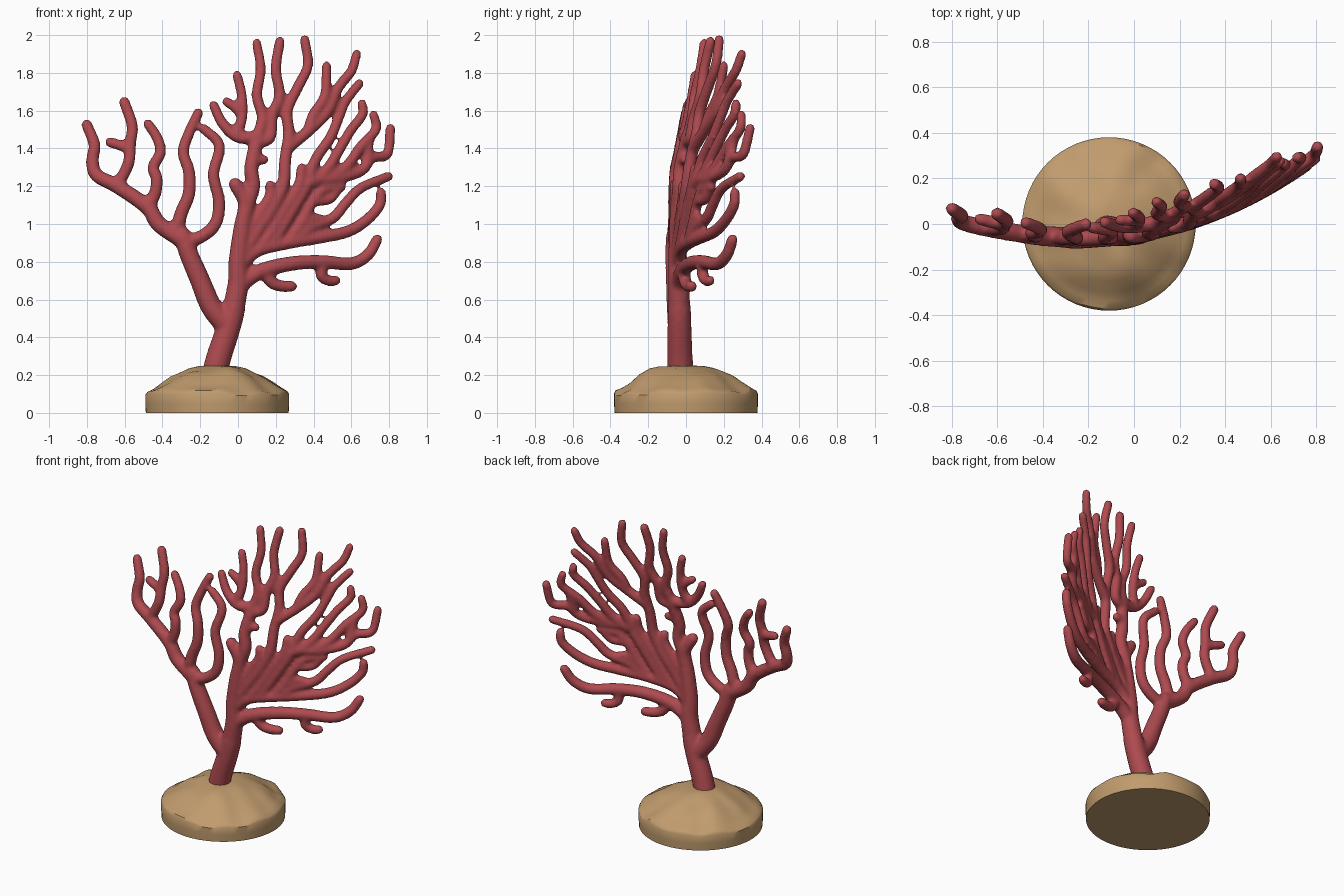
import bpy, bmesh, math
from mathutils import Vector, noise

if "Cube" in bpy.data.objects:
    bpy.data.objects.remove(bpy.data.objects["Cube"])


def material(name, rgb):
    m = bpy.data.materials.new(name)
    m.diffuse_color = (*rgb, 1)
    m.use_nodes = True
    m.node_tree.nodes["Principled BSDF"].inputs["Base Color"].default_value = m.diffuse_color
    return m


RED = material("coral red", (0.43, 0.07, 0.08))
SAND = material("sandy rock", (0.53, 0.33, 0.155))


def finish(bm, name, mat):
    bmesh.ops.recalc_face_normals(bm, faces=bm.faces)
    me = bpy.data.meshes.new(name)
    bm.to_mesh(me)
    bm.free()
    me.materials.append(mat)
    me.polygons.foreach_set("use_smooth", [True] * len(me.polygons))
    ob = bpy.data.objects.new(name, me)
    bpy.context.collection.objects.link(ob)
    return ob


def on_fan(x, z):
    """Place a front-view point on the curved, backward leaning fan."""
    bend = 0.35 if x > -0.2 else 0.22
    y = bend * (x + 0.2) ** 2 - 0.062 + 0.18 * max(0, z - 1.25)
    return Vector((x, y + 0.04 * max(0, 1 - z / 0.9), z))


def catmull(a, b, c, d, t):
    return 0.5 * (2 * b + (c - a) * t + (2 * a - 5 * b + 4 * c - d) * t * t
                  + (3 * b - a - 3 * c + d) * t ** 3)


coral = bmesh.new()


def branch(r0, r1, *pts, sides=12, steps=5):
    """Tapered round-ended tube through points in hundredths (x, z)."""
    r0, r1 = r0 + 0.003, r1 + 0.003
    p = [on_fan(x / 100, z / 100) for x, z in pts]
    p[-1] += (p[-2] - p[-1]).normalized() * r1 * 0.9
    q = [2 * p[0] - p[1]] + p + [2 * p[-1] - p[-2]]
    path = [catmull(*q[i:i + 4], k / steps)
            for i in range(len(p) - 1) for k in range(steps)] + [p[-1]]
    n = len(path) - 1
    rings = [(c, r0 + (r1 - r0) * i / n) for i, c in enumerate(path)]
    tip, tail = (path[-1] - path[-2]).normalized(), (path[0] - path[1]).normalized()
    for a in (30, 60, 85):
        s, c = math.sin(math.radians(a)), math.cos(math.radians(a))
        rings.append((path[-1] + tip * r1 * s, r1 * c))
        rings.insert(0, (path[0] + tail * r0 * s, r0 * c))
    loops = []
    for i, (c, r) in enumerate(rings):
        t = (rings[min(i + 1, len(rings) - 1)][0] - rings[max(i - 1, 0)][0]).normalized()
        u = t.cross(Vector((0, 1, 0))).normalized()
        v = u.cross(t)
        loops.append([coral.verts.new(c + r * (u * math.cos(k * math.tau / sides)
                                               + v * math.sin(k * math.tau / sides)))
                      for k in range(sides)])
    for a, b in zip(loops, loops[1:]):
        for k in range(sides):
            coral.faces.new((a[k], a[k - 1], b[k - 1], b[k]))
    coral.faces.new(loops[0])
    coral.faces.new(loops[-1])


# trunk and the two main limbs
branch(.067, .058, (-13, 18), (-10, 30), (-6, 42), (-3, 52), (-1, 62))
branch(.058, .034, (-3, 52), (0, 68), (0, 80), (2, 97), (4, 111), (-3, 124))
branch(.058, .045, (-5, 45), (-14, 56), (-20, 70), (-26, 84), (-31, 98))

# left limb
branch(.044, .027, (-30, 92), (-42, 100), (-48, 109), (-64, 120), (-75, 126),
       (-77, 134), (-76, 142), (-81, 155))
branch(.03, .027, (-64, 120), (-58, 132), (-57, 143), (-56, 152), (-61, 167))
branch(.027, .025, (-57, 140), (-70, 144))
branch(.032, .025, (-48, 108), (-44, 116), (-43, 124), (-45, 130), (-41, 138),
       (-43, 146), (-49, 155))
branch(.035, .025, (-32, 98), (-30, 106), (-26, 116), (-26, 128), (-29, 138),
       (-26, 148), (-20, 161))
branch(.034, .025, (-28, 91), (-20, 93), (-12, 100), (-10, 112), (-13, 126),
       (-10, 138), (-11, 144), (-20, 152))

# upper middle stem and its fingers
branch(.038, .034, (3, 97), (5, 110), (8, 120), (7, 129), (9, 140), (11, 147))
branch(.026, .024, (8, 134), (16, 134))
branch(.03, .026, (4, 92), (12, 106), (17, 115), (17, 123))
branch(.032, .024, (11, 146), (0, 146), (-8, 153), (-14, 165))
branch(.025, .023, (2, 158), (-2, 162), (-8, 166))
branch(.028, .023, (-1, 147), (2, 156), (2, 168), (-1, 181))
branch(.03, .023, (9, 143), (13, 156), (10, 168), (12, 182), (9.5, 198))
branch(.03, .025, (11, 143), (17, 146), (18, 157), (22, 168), (20, 182), (22.5, 199))

# tall diagonal stem
branch(.035, .024, (3, 84), (10, 96), (18, 108), (24, 121), (25, 134), (27, 148),
       (26, 160), (32, 173), (37, 184), (35, 200))
branch(.03, .023, (26, 140), (37, 149), (47, 159), (53, 172), (60, 181), (63.5, 192))
branch(.028, .023, (37, 149), (40, 158), (46, 168), (47, 186))

# middle right sprays
branch(.033, .024, (12, 88), (17, 95), (24, 107), (32, 120), (34, 132))
branch(.032, .024, (17, 88), (25, 101), (34, 116), (39, 123), (52, 124), (65, 128),
       (71, 135), (79, 137), (81, 153))
branch(.028, .023, (36, 120), (41, 134), (49, 146), (54, 158), (57, 165), (65.5, 176))
branch(.028, .023, (40, 122), (48, 130), (54, 140), (60, 150), (66, 158), (65.5, 166))
branch(.028, .023, (49, 124), (58, 131), (65, 141), (73, 150), (71.5, 160))
branch(.026, .023, (68, 132), (69, 140), (70, 148))

# lower right sprays
branch(.036, .025, (1, 78), (10, 86), (26, 90), (44, 93), (58, 96), (68, 102),
       (75, 110), (76, 119))
branch(.03, .024, (30, 91), (38, 98), (50, 103), (57, 111), (65, 119), (81.5, 126))
branch(.028, .024, (26, 90), (33, 100), (39, 111), (45, 118), (57, 120))
branch(.026, .024, (40, 112), (48, 113), (54, 119))
branch(.026, .023, (35, 100), (40, 103), (47, 102))
branch(.042, .027, (1, 68), (12, 75), (28, 79), (44, 80), (60, 79), (69, 84), (75, 94))
branch(.032, .027, (13, 76), (18, 69), (24, 67), (31, 67))
branch(.03, .025, (45, 80), (44, 73), (48, 70), (54, 70))

# blend all branches into one organic skin
fan = finish(coral, "coral_fan", RED)
rm = fan.modifiers.new("blend", 'REMESH')
rm.mode = 'VOXEL'
rm.voxel_size = 0.012
rm.use_smooth_shade = True
sm = fan.modifiers.new("soften", 'SMOOTH')
sm.factor = 0.5
sm.iterations = 5

# rock base: flat disc wall with a lumpy mound on top
rock = bmesh.new()
profile = [(.378, 0), (.381, .05), (.381, .10), (.372, .115), (.34, .13), (.30, .155),
           (.25, .19), (.20, .215), (.15, .235), (.10, .247), (.05, .25)]
SEG = 64
loops = []
for j, (r, z) in enumerate(profile):
    loop = []
    for k in range(SEG):
        a = k * math.tau / SEG
        x, y = r * math.cos(a), r * math.sin(a)
        lump = noise.noise(Vector((x * 7, y * 7, 3))) * 0.028 if 2 <= j < 9 else 0
        loop.append(rock.verts.new((x - .11, y, z + lump * (0.5 if j == 2 else 1))))
    loops.append(loop)
for a, b in zip(loops, loops[1:]):
    for k in range(SEG):
        rock.faces.new((a[k - 1], a[k], b[k], b[k - 1]))
rock.faces.new(loops[0])
rock.faces.new(loops[-1])
base = finish(rock, "rock_base", SAND)
bpy.context.view_layer.objects.active = base
base.select_set(True)
bpy.ops.object.shade_smooth_by_angle(angle=math.radians(40))
